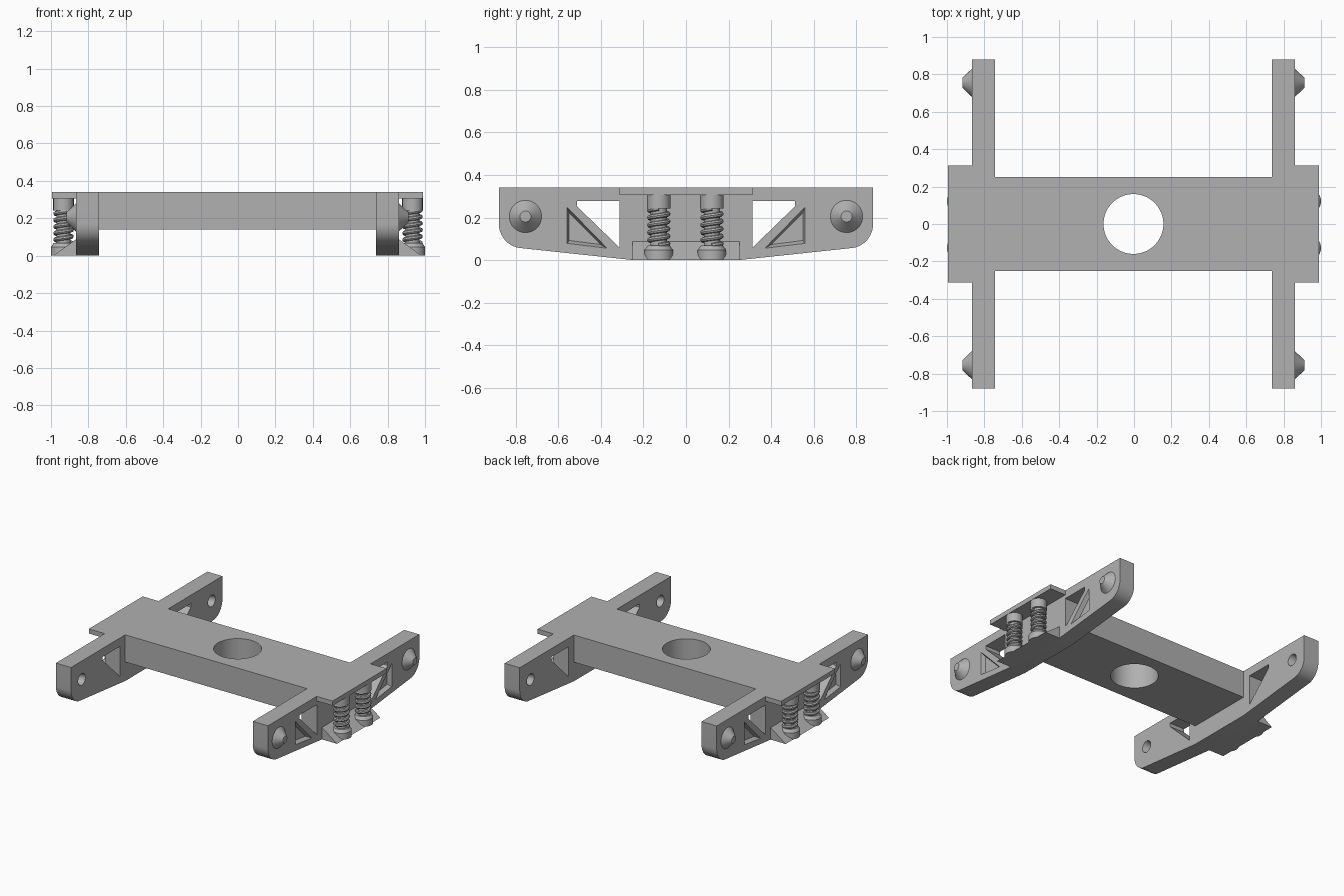
import bpy, bmesh, math
from mathutils import Matrix, Vector

cube = bpy.data.objects.get("Cube")
if cube:
    bpy.data.objects.remove(cube, do_unlink=True)

grey = bpy.data.materials.new("plain grey")
grey.use_nodes = True
grey.diffuse_color = (0.44, 0.44, 0.44, 1)
grey.node_tree.nodes["Principled BSDF"].inputs["Base Color"].default_value = (0.44, 0.44, 0.44, 1)

SHIFT = -0.003      # the cast body sits slightly off the spring centres
INNER, OUTER, TOP = 0.74, 0.863, 0.34


def finish(name, bm):
    bmesh.ops.recalc_face_normals(bm, faces=bm.faces)
    mesh = bpy.data.meshes.new(name)
    bm.to_mesh(mesh)
    bm.free()
    mesh.materials.append(grey)
    ob = bpy.data.objects.new(name, mesh)
    bpy.context.collection.objects.link(ob)
    return ob


def loft(name, sections):
    """Closed solid through matching rings of points."""
    bm = bmesh.new()
    rings = [[bm.verts.new(p) for p in ring] for ring in sections]
    n = len(rings[0])
    for a, b in zip(rings, rings[1:]):
        for i in range(n):
            j = (i + 1) % n
            bm.faces.new((a[i], a[j], b[j], b[i]))
    bm.faces.new(rings[0])
    bm.faces.new(rings[-1])
    return finish(name, bm)


def side_prism(name, s, outline, x0, x1, outline2=None):
    """Extrude a (y, z) outline along x on side s."""
    ring = lambda pts, x: [(s * x + SHIFT, y, z) for y, z in pts]
    return loft(name, [ring(outline, x0), ring(outline2 or outline, x1)])


def turned(name, profile, matrix, sides=40):
    """Solid of revolution from (radius, height) pairs."""
    turn = [2 * math.pi * i / sides for i in range(sides)]
    return loft(name, [[matrix @ Vector((r * math.cos(a), r * math.sin(a), h)) for a in turn]
                       for r, h in profile])


def box(name, x, y, z0, z1):
    pts = [(-x, -y), (x, -y), (x, y), (-x, y)]
    return loft(name, [[(px + SHIFT, py, z) for px, py in pts] for z in (z0, z1)])


def bake(ob):
    mesh = bpy.data.meshes.new_from_object(ob.evaluated_get(bpy.context.evaluated_depsgraph_get()))
    ob.modifiers.clear()
    ob.data = mesh


def cut(ob, cutters):
    for c in cutters:
        c.hide_render = True
        mod = ob.modifiers.new("cut", 'BOOLEAN')
        mod.operation, mod.solver, mod.object = 'DIFFERENCE', 'EXACT', c
    bpy.context.view_layer.update()
    bake(ob)
    for c in cutters:
        bpy.data.objects.remove(c, do_unlink=True)


def smooth(ob):
    bpy.ops.object.select_all(action='DESELECT')
    ob.select_set(True)
    bpy.context.view_layer.objects.active = ob
    bpy.ops.object.shade_smooth_by_angle(angle=math.radians(30))


def coil(name, x, y, z0, z1, radius, wire, turns):
    curve = bpy.data.curves.new(name, 'CURVE')
    curve.dimensions = '3D'
    curve.bevel_depth, curve.bevel_resolution, curve.use_fill_caps = wire, 2, True
    steps = turns * 24
    line = curve.splines.new('POLY')
    line.points.add(steps)
    for i, p in enumerate(line.points):
        a = 2 * math.pi * i / 24
        p.co = (x + radius * math.cos(a), y + radius * math.sin(a), z0 + (z1 - z0) * i / steps, 1)
    temp = bpy.data.objects.new("coil path", curve)
    bpy.context.collection.objects.link(temp)
    bpy.context.view_layer.update()
    mesh = bpy.data.meshes.new_from_object(temp.evaluated_get(bpy.context.evaluated_depsgraph_get()))
    bpy.data.objects.remove(temp, do_unlink=True)
    mesh.materials.clear()
    mesh.materials.append(grey)
    ob = bpy.data.objects.new(name, mesh)
    bpy.context.collection.objects.link(ob)
    return ob


# Cross beam with the pivot hole
beam = box("cross_beam", INNER + 0.01, 0.25, 0.14, TOP)
cut(beam, [turned("pivot_cutter", [(0.16, 0), (0.16, 0.5)], Matrix.Translation((SHIFT, 0, 0)), 64)])
smooth(beam)

# Side frame outline: straight top, rounded lower ends, belly sloping to a flat
half = [(0.25, 0.0), (0.765, 0.055)]
for i in range(1, 11):
    a = math.radians(-84 + 8.4 * i)
    half.append((0.765 + 0.115 * math.cos(a), 0.17 + 0.115 * math.sin(a)))
half.append((0.88, TOP))
outline = half + [(-y, z) for y, z in reversed(half)]

window = [(0.312, 0.278), (0.512, 0.278), (0.512, 0.252), (0.312, 0.058)]
pocket_rim = [(0.56, 0.25), (0.56, 0.078), (0.37, 0.055)]
pocket_floor = [(0.549, 0.222), (0.549, 0.092), (0.402, 0.073)]
flip = lambda pts, e: [(e * y, z) for y, z in pts]

for side, s in (("left", 1), ("right", -1)):
    frame = side_prism(side + "_side_frame", s, outline, INNER, OUTER)
    cutters = []
    for end, e in (("back", 1), ("front", -1)):
        axle = Matrix.Translation((SHIFT, e * 0.755, 0.205)) @ Matrix.Rotation(s * math.pi / 2, 4, 'Y')
        cutters += [
            side_prism("window_cutter", s, flip(window, e), 0.7, 0.9),
            side_prism("pocket_cutter", s, flip(pocket_floor, e), 0.833, OUTER + 0.001, flip(pocket_rim, e)),
            turned("bearing_cutter", [(0.043, INNER - 0.002), (0.012, 0.845)], axle),
        ]
        # Conical axle box on the outer face
        smooth(turned(f"{side}_{end}_axle_box",
                      [(0.076, OUTER - 0.003), (0.076, OUTER), (0.026, 0.915)], axle))

        # Spring with its cups, core and coil
        x, y = s * 0.933, e * 0.125 - 0.003
        stand = Matrix.Translation((x, y, 0))
        name = f"{side}_{end}_spring"
        smooth(turned(name + "_foot", [(0.067, 0), (0.067, 0.047), (0.052, 0.068)], stand))
        smooth(turned(name + "_cap", [(0.055, 0.243), (0.055, 0.31)], stand))
        smooth(turned(name + "_core", [(0.038, 0.06), (0.038, 0.25)], stand))
        smooth(coil(name + "_coil", x, y, 0.068, 0.243, 0.043, 0.012, 5))
    cut(frame, cutters)
    smooth(frame)

    # Spring shelf: wedge sloping outward below, flat plate above
    loft(side + "_spring_seat", [[(s * px + SHIFT, y, z) for px, z in
         ((OUTER - 0.005, 0.0), (0.985, 0.0), (OUTER, 0.088), (OUTER - 0.005, 0.088))]
         for y in (-0.252, 0.252)])
    side_prism(side + "_top_plate", s,
               [(-0.313, 0.306), (0.313, 0.306), (0.313, TOP), (-0.313, TOP)], OUTER - 0.005, 0.992)
